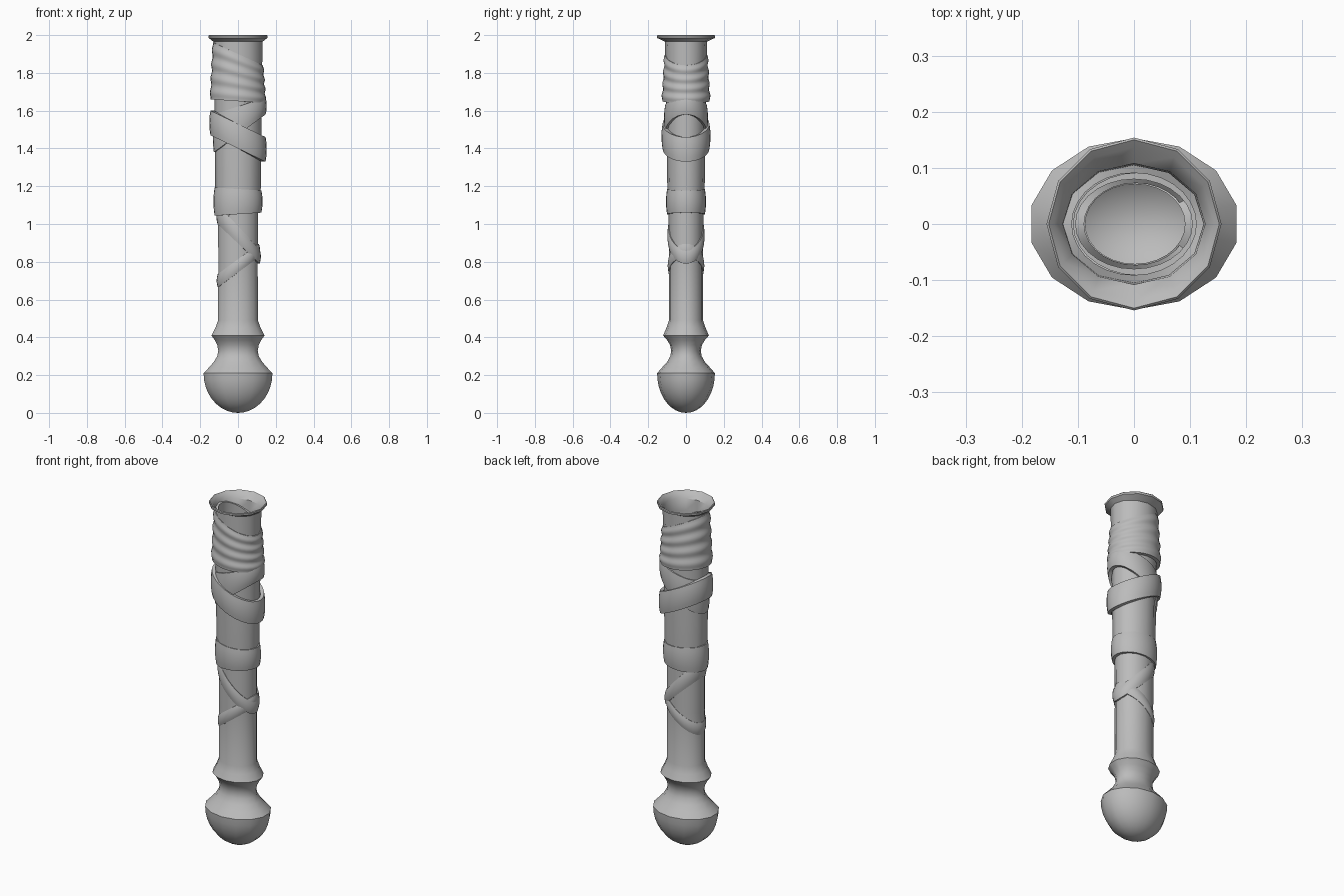
import bpy, bmesh
from math import cos, sin, pi, radians

default = bpy.data.objects.get("Cube")
if default:
    bpy.data.objects.remove(default, do_unlink=True)

grey = bpy.data.materials.new("plain grey")
grey.use_nodes = True
grey.diffuse_color = (0.5, 0.5, 0.5, 1)
grey.node_tree.nodes["Principled BSDF"].inputs["Base Color"].default_value = (0.5, 0.5, 0.5, 1)


def loft(name, profile, sides, turn=0.0, closed=False, tip=None):
    """Skin elliptical rings of (z, x radius, y radius, tilt towards +x, x shift)."""
    bm = bmesh.new()
    rings = []
    for z, rx, ry, tilt, shift in profile:
        angles = [turn + 2 * pi * i / sides for i in range(sides)]
        rings.append([bm.verts.new((shift + rx * cos(a), ry * sin(a), z + tilt * cos(a)))
                      for a in angles])
    pairs = list(zip(rings, rings[1:]))
    if closed:
        pairs.append((rings[-1], rings[0]))
    for low, high in pairs:
        for i in range(sides):
            j = (i + 1) % sides
            bm.faces.new((low[i], low[j], high[j], high[i]))
    if tip is not None:
        point = bm.verts.new((0, 0, tip))
        for i in range(sides):
            bm.faces.new((point, rings[0][(i + 1) % sides], rings[0][i]))
    mesh = bpy.data.meshes.new(name)
    bm.to_mesh(mesh)
    bm.free()
    mesh.materials.append(grey)
    obj = bpy.data.objects.new(name, mesh)
    bpy.context.collection.objects.link(obj)
    bpy.ops.object.select_all(action="DESELECT")
    obj.select_set(True)
    bpy.context.view_layer.objects.active = obj
    bpy.ops.object.shade_smooth_by_angle(angle=radians(40))
    return obj


def wrap(name, bottom, top, rx, ry, shift=0.0, ripples=0, grow=0.0):
    """Tilted cloth band; bottom and top are (height, tilt) of its two edges."""
    steps = 8 * ripples if ripples else 6
    inset = 0.02
    profile = []
    for k in range(steps + 1):
        t = k / steps
        z = bottom[0] + (top[0] - bottom[0]) * t
        tilt = bottom[1] + (top[1] - bottom[1]) * t
        if ripples:
            bulge = grow * (1 - t) + 0.003 * cos(2 * pi * ripples * t + pi)
        else:
            bulge = -0.006 * (2 * t - 1) ** 2
        profile.append((z, rx + bulge, ry + bulge, tilt, shift))
    # turn both edges inwards to the shaft
    z, x, y, tilt, s = profile[-1]
    profile.append((z, x - inset, y - inset, tilt, s))
    z, x, y, tilt, s = profile[0]
    profile.insert(0, (z, x - inset, y - inset, tilt, s))
    return loft(name, profile, 28, closed=True)


def plain(points):
    return [(z, rx, ry, 0, 0) for z, rx, ry in points]


# rounded pommel, waist, collar and lower shaft
bowl = [(0.21 - 0.21 * cos(a), 0.187 * sin(a), 0.153 * sin(a))
        for a in (pi / 2 * k / 9 for k in range(1, 10))]
waist = [(0.24, 0.158, 0.127), (0.27, 0.131, 0.1), (0.3, 0.113, 0.083), (0.33, 0.107, 0.078),
         (0.36, 0.113, 0.085), (0.385, 0.126, 0.1), (0.41, 0.144, 0.121)]
shaft = [(0.45, 0.123, 0.104), (0.49, 0.108, 0.09), (0.8, 0.107, 0.09), (1.1, 0.108, 0.092)]
loft("pommel_and_lower_shaft", plain(bowl + waist + shaft), 14, turn=pi / 14, tip=0)

# hollow upper shaft with a flared rim
loft("upper_shaft_and_rim", plain([
    (1.08, 0.115, 0.094), (1.2, 0.121, 0.099), (1.4, 0.123, 0.102), (1.7, 0.126, 0.107),
    (1.965, 0.13, 0.112), (1.985, 0.155, 0.153), (1.996, 0.156, 0.154), (2.0, 0.152, 0.15),
    (1.99, 0.143, 0.137), (1.965, 0.127, 0.108), (1.9, 0.124, 0.105)]), 12)

# cloth wraps, from the top down
wrap("grip_wrap", (1.65, -0.01), (1.9, -0.06), 0.134, 0.114, ripples=4, grow=0.014)
wrap("upper_cross_wrap_rising", (1.48, 0.1), (1.625, 0.045), 0.143, 0.117, shift=0.009)
wrap("upper_cross_wrap_falling", (1.4, -0.07), (1.53, -0.07), 0.152, 0.13)
wrap("middle_band", (1.052, 0.008), (1.185, -0.008), 0.13, 0.106)
wrap("lower_cross_wrap_falling", (0.895, -0.105), (0.985, -0.12), 0.118, 0.099, shift=0.003)
wrap("lower_cross_wrap_rising", (0.745, 0.08), (0.815, 0.08), 0.115, 0.097, shift=0.002)
